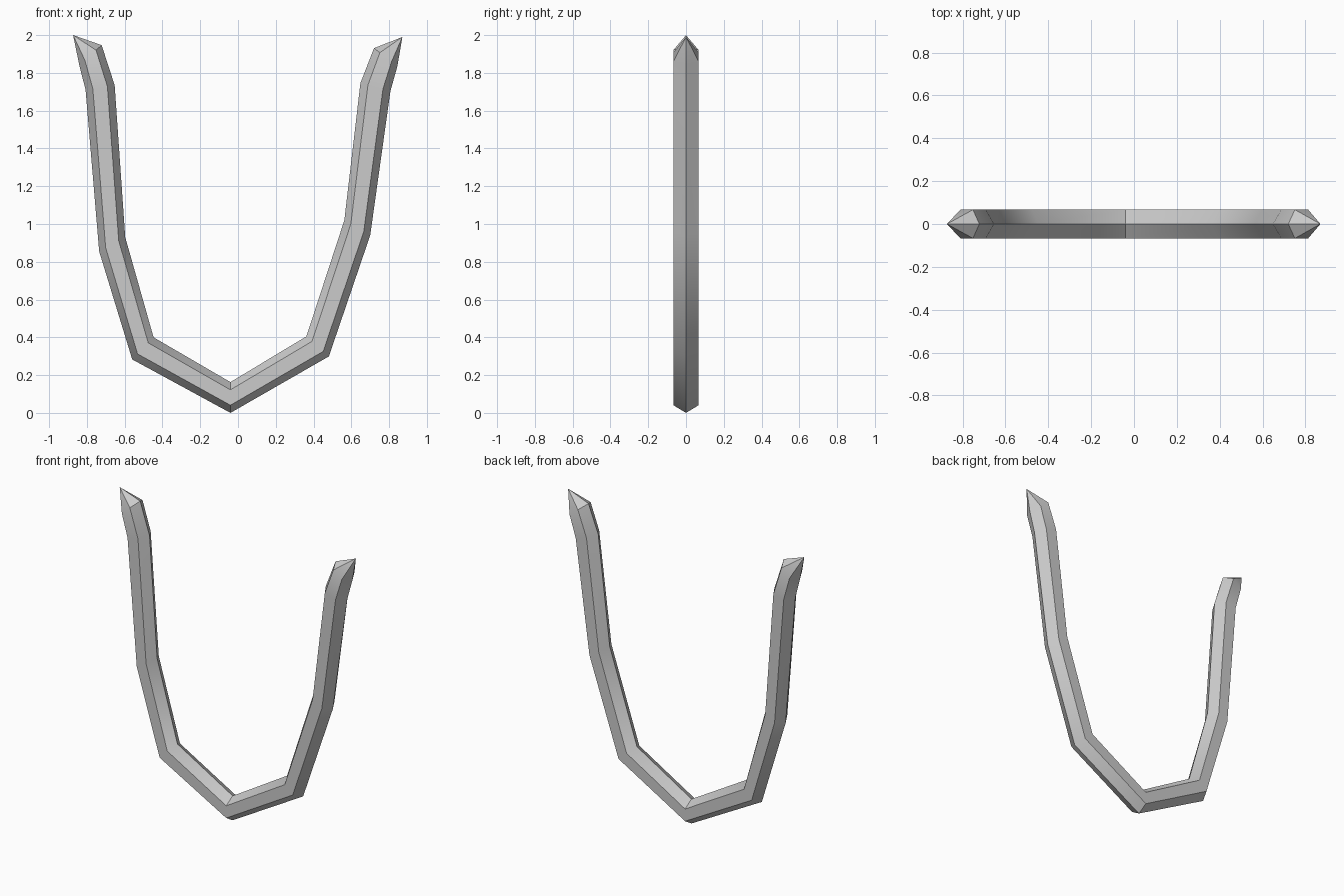
import bpy
import bmesh
import math
from mathutils import Vector

cube = bpy.data.objects.get("Cube")
if cube:
    bpy.data.objects.remove(cube, do_unlink=True)

HALF_DEPTH = 0.067

# Outer and inner ridge points (x, z) along the bar, end to end
STATIONS = [
    ((-0.84, 1.84), (-0.722, 1.947)),
    ((-0.807, 1.71), (-0.653, 1.735)),
    ((-0.735, 0.855), (-0.597, 0.93)),
    ((-0.56, 0.283), (-0.447, 0.40)),
    ((-0.04, 0.0), (-0.04, 0.163)),
    ((0.481, 0.299), (0.362, 0.405)),
    ((0.70, 0.94), (0.563, 1.02)),
    ((0.807, 1.704), (0.648, 1.746)),
    ((0.844, 1.836), (0.72, 1.931)),
]
TIPS = [(-0.873, 2.0), (0.87, 1.99)]

# Hexagonal section: fraction from outer to inner ridge, and side in depth
SECTION = [(0, 0), (0.25, -1), (0.75, -1), (1, 0), (0.75, 1), (0.25, 1)]

metal = bpy.data.materials.new("grey_metal")
metal.use_nodes = True
grey = (0.6, 0.6, 0.6, 1)
metal.diffuse_color = grey
metal.node_tree.nodes["Principled BSDF"].inputs["Base Color"].default_value = grey


def ring(bm, outer, inner):
    a, b = Vector(outer), Vector(inner)
    verts = []
    for t, side in SECTION:
        p = a.lerp(b, t)
        verts.append(bm.verts.new((p.x, side * HALF_DEPTH, p.y)))
    return verts


# Bent bar with six sides
bm = bmesh.new()
rings = [ring(bm, o, i) for o, i in STATIONS]
n = len(SECTION)
for r, s in zip(rings, rings[1:]):
    for k in range(n):
        j = (k + 1) % n
        bm.faces.new((r[k], r[j], s[j], s[k]))

# Pointed ends
for end, (x, z) in zip((rings[0], rings[-1]), TIPS):
    tip = bm.verts.new((x, 0, z))
    for k in range(n):
        bm.faces.new((end[k], end[(k + 1) % n], tip))

bmesh.ops.recalc_face_normals(bm, faces=bm.faces)
mesh = bpy.data.meshes.new("bent_bar")
bm.to_mesh(mesh)
bm.free()
mesh.materials.append(metal)
bar = bpy.data.objects.new("bent_bar", mesh)
bpy.context.collection.objects.link(bar)

# Smooth along the gentle bends, sharp at the ridges
bpy.ops.object.select_all(action="DESELECT")
bar.select_set(True)
bpy.context.view_layer.objects.active = bar
bpy.ops.object.shade_smooth_by_angle(angle=math.radians(40))
